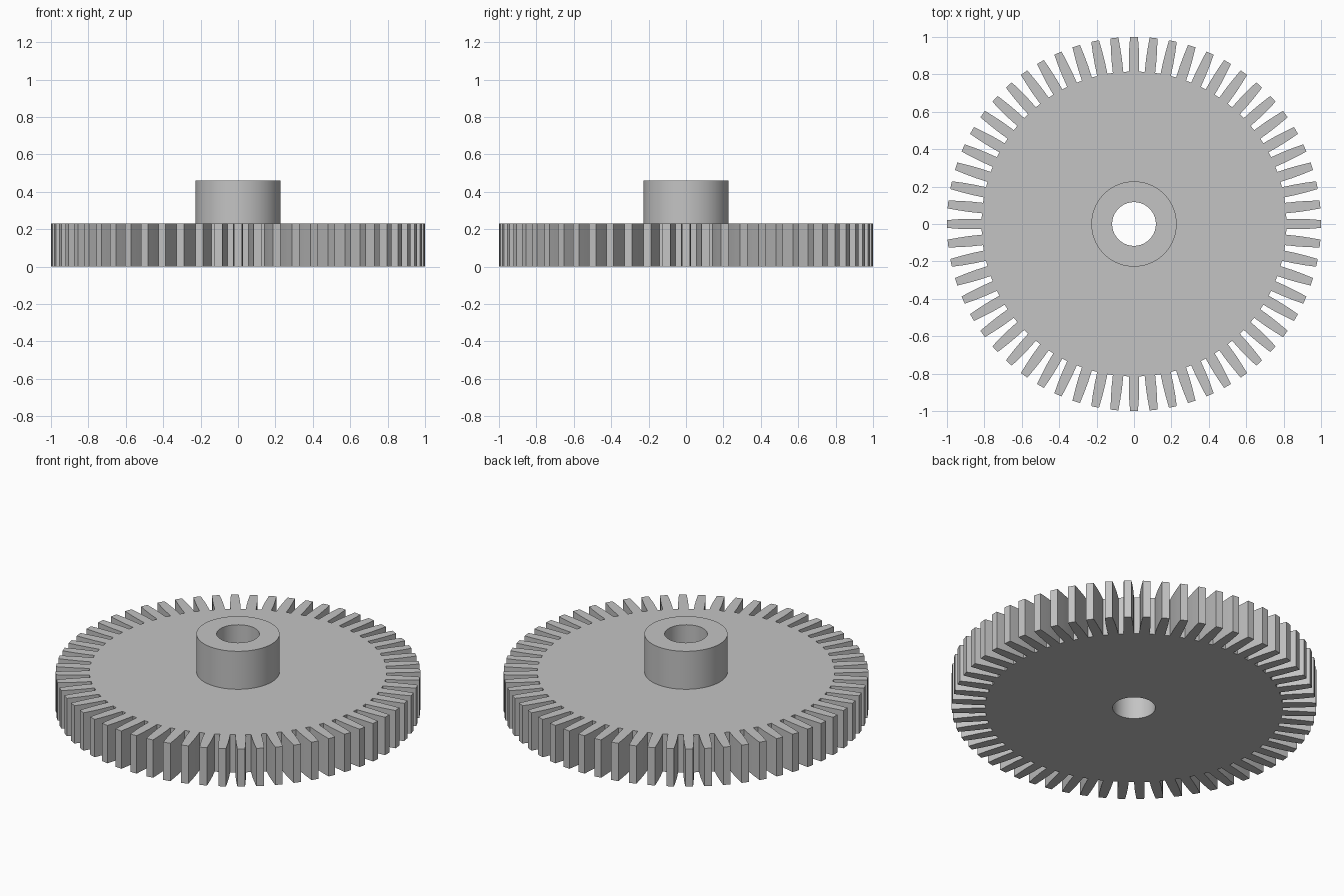
import bpy, bmesh
from math import tau, cos, sin, radians

if "Cube" in bpy.data.objects:
    bpy.data.objects.remove(bpy.data.objects["Cube"], do_unlink=True)

TEETH = 60
STEP = tau / TEETH
BORE, ROOT, HUB = 0.117, 0.815, 0.228
WHEEL_TOP, HUB_TOP = 0.229, 0.459

grey = bpy.data.materials.new("plain_grey")
grey.use_nodes = True
colour = (0.55, 0.55, 0.55, 1)
grey.diffuse_color = colour
grey.node_tree.nodes["Principled BSDF"].inputs["Base Color"].default_value = colour


def polar(radius, angle):
    return radius * cos(angle), radius * sin(angle)


def pierced_disc(name, edge, z0, z1):
    """Solid ring around the bore; edge is the rim outline of one sector about +x."""
    bm = bmesh.new()
    bore = [polar(BORE, STEP / 2), polar(BORE, -STEP / 2)]
    outline = edge + bore
    count = len(outline)
    for k in range(TEETH):
        c, s = cos(k * STEP), sin(k * STEP)
        ring = [(x * c - y * s, x * s + y * c) for x, y in outline]
        low = [bm.verts.new((x, y, z0)) for x, y in ring]
        high = [bm.verts.new((x, y, z1)) for x, y in ring]
        bm.faces.new(high)
        bm.faces.new(low[::-1])
        # Rim and bore walls, leaving out the shared sector sides
        for i in list(range(len(edge) - 1)) + [count - 2]:
            j = i + 1
            bm.faces.new((low[i], low[j], high[j], high[i]))
    bmesh.ops.remove_doubles(bm, verts=bm.verts, dist=0.0001)
    mesh = bpy.data.meshes.new(name)
    bm.to_mesh(mesh)
    bm.free()
    mesh.materials.append(grey)
    obj = bpy.data.objects.new(name, mesh)
    bpy.context.collection.objects.link(obj)
    bpy.ops.object.select_all(action="DESELECT")
    bpy.context.view_layer.objects.active = obj
    obj.select_set(True)
    bpy.ops.object.shade_smooth_by_angle(angle=radians(20))
    return obj


# Toothed wheel: one tooth with curved, tapering flanks, between half gaps
flank = [(ROOT, 0.028), (0.88, 0.028), (0.94, 0.0255), (1.0, 0.021)]
tooth = [(r, -w) for r, w in flank] + [(r, w) for r, w in flank[::-1]]
rim = [polar(ROOT, -STEP / 2)] + tooth + [polar(ROOT, STEP / 2)]
pierced_disc("toothed_wheel", rim, 0, WHEEL_TOP)

# Raised hub
pierced_disc("hub", [polar(HUB, -STEP / 2), polar(HUB, STEP / 2)], WHEEL_TOP, HUB_TOP)
